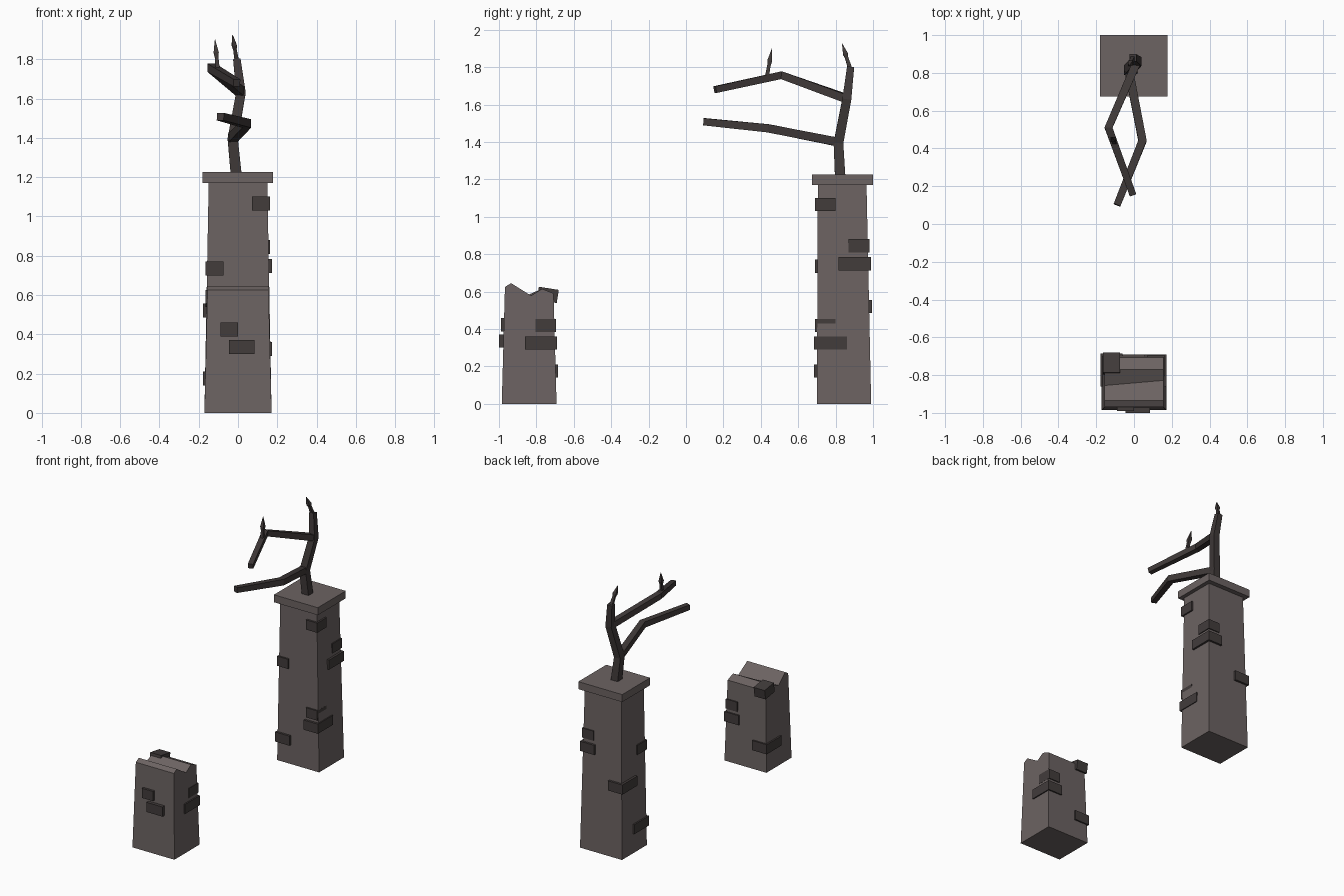
import bpy, bmesh
from math import radians
from mathutils import Vector, Matrix

cube = bpy.data.objects.get("Cube")
if cube:
    bpy.data.objects.remove(cube, do_unlink=True)


def material(name, rgb):
    m = bpy.data.materials.new(name)
    m.use_nodes = True
    m.diffuse_color = (*rgb, 1)
    m.node_tree.nodes["Principled BSDF"].inputs["Base Color"].default_value = (*rgb, 1)
    return m


STONE = material("weathered stone", (0.15, 0.125, 0.122))
BRICK = material("dark brick", (0.054, 0.045, 0.044))
WOOD = material("dead wood", (0.05, 0.041, 0.04))


def finish(name, bm, mat):
    bmesh.ops.recalc_face_normals(bm, faces=bm.faces)
    mesh = bpy.data.meshes.new(name)
    bm.to_mesh(mesh)
    bm.free()
    mesh.materials.append(mat)
    ob = bpy.data.objects.new(name, mesh)
    bpy.context.collection.objects.link(ob)
    return ob


def loft(name, rings, mat):
    """Skin a list of equally sized point loops and cap both ends."""
    bm = bmesh.new()
    loops = [[bm.verts.new(p) for p in r] for r in rings]
    n = len(loops[0])
    for a, b in zip(loops, loops[1:]):
        for i in range(n):
            j = (i + 1) % n
            bm.faces.new((a[i], a[j], b[j], b[i]))
    bm.faces.new(loops[0])
    bm.faces.new(loops[-1])
    return finish(name, bm, mat)


def rect(hx, y0, y1, z):
    return [(-hx, y0, z), (hx, y0, z), (hx, y1, z), (-hx, y1, z)]


def box(name, x, y, z, mat, tilt=0):
    bm = bmesh.new()
    centre = Vector(sum(r) / 2 for r in (x, y, z))
    size = Vector(r[1] - r[0] for r in (x, y, z))
    m = (Matrix.Translation(centre) @ Matrix.Rotation(radians(tilt), 4, "X")
         @ Matrix.Diagonal(size).to_4x4())
    bmesh.ops.create_cube(bm, size=1, matrix=m)
    return finish(name, bm, mat)


def limb(name, path, radii, ref):
    """Square branch swept along a bent path."""
    pts = [Vector(p) for p in path]
    rings = []
    for i, p in enumerate(pts):
        t = (pts[min(i + 1, len(pts) - 1)] - pts[max(i - 1, 0)]).normalized()
        side = t.cross(Vector(ref)).normalized()
        up = side.cross(t)
        r = radii[i]
        rings.append([p + side * r * a + up * r * b
                      for a, b in ((-1, -1), (1, -1), (1, 1), (-1, 1))])
    return loft(name, rings, WOOD)


# Tall tapered pillar and its cap slab
loft("tall_pillar", [rect(0.171, 0.70, 0.99, 0), rect(0.149, 0.705, 0.965, 1.18)], STONE)
box("pillar_cap", (-0.18, 0.178), (0.675, 1.0), (1.17, 1.225), STONE)

# Short pillar with a broken top: side profiles skinned from side to side
front, back = (-0.968, 0.625), (-0.708, 0.59)
rings = []
for side, valley in ((-1, -0.855), (1, -0.828)):
    profile = [(-0.985, 0), front, (-0.935, 0.645), (valley, 0.578),
               (-0.77, 0.615), back, (-0.692, 0)]
    rings.append([(side * (0.171 - 0.025 * z), y, z) for y, z in profile])
loft("broken_pillar", rings, STONE)

# Bricks standing proud of the tall pillar's corners
RIGHT, LEFT = (0.07, 0.163), (-0.165, -0.075)
LONG_RIGHT, LONG_LEFT = (0.055, 0.172), (-0.178, -0.06)
tall_bricks = [
    (RIGHT, (0.69, 0.80), 1.03),
    (RIGHT, (0.87, 0.98), 0.81),
    (LONG_RIGHT, (0.815, 0.99), 0.713),
    (RIGHT, (0.69, 0.80), 0.383),
    (LONG_RIGHT, (0.685, 0.86), 0.29),
    (LEFT, (0.69, 0.80), 0.70),
    (LONG_LEFT, (0.82, 0.995), 0.485),
    (LONG_LEFT, (0.685, 0.855), 0.14),
]
for i, (x, y, z) in enumerate(tall_bricks):
    box(f"tall_pillar_brick_{i + 1}", x, y, (z, z + 0.071), BRICK)

# Bricks on the broken pillar
short_bricks = [
    (RIGHT, (-0.805, -0.695), 0.383, 0),
    (LONG_RIGHT, (-0.86, -0.69), 0.29, 0),
    ((-0.09, 0.0), (-0.99, -0.93), 0.388, 0),
    ((-0.045, 0.085), (-1.0, -0.94), 0.30, 0),
    (LEFT, (-0.793, -0.685), 0.547, -9),
    (LONG_LEFT, (-0.86, -0.685), 0.14, 0),
]
for i, (x, y, z, tilt) in enumerate(short_bricks):
    box(f"broken_pillar_brick_{i + 1}", x, y, (z, z + 0.071), BRICK, tilt)

# Dead tree growing from the cap
limb("trunk", [(-0.008, 0.825, 1.2), (-0.027, 0.815, 1.395), (0.015, 0.86, 1.63),
               (-0.006, 0.88, 1.8)], (0.028, 0.026, 0.024, 0.019), (0, 1, 0))
limb("upper_branch", [(0.012, 0.85, 1.635), (-0.135, 0.51, 1.757), (-0.006, 0.155, 1.68)],
     (0.022, 0.021, 0.018), (0, 0, 1))
limb("lower_branch", [(-0.027, 0.81, 1.4), (0.045, 0.44, 1.473), (-0.09, 0.1, 1.508)],
     (0.023, 0.022, 0.019), (0, 0, 1))


# Pointed twigs: thin stem, swelling, then a sharp tip
def twig(name, base, tip):
    a, b = Vector(base), Vector(tip)
    path = [a.lerp(b, t) for t in (0, 0.45, 0.6, 1)]
    limb(name, path, (0.011, 0.009, 0.013, 0.001), (0, 1, 0))


twig("trunk_twig", (-0.006, 0.878, 1.79), (-0.028, 0.835, 1.925))
twig("branch_twig", (-0.102, 0.43, 1.735), (-0.117, 0.46, 1.9))
